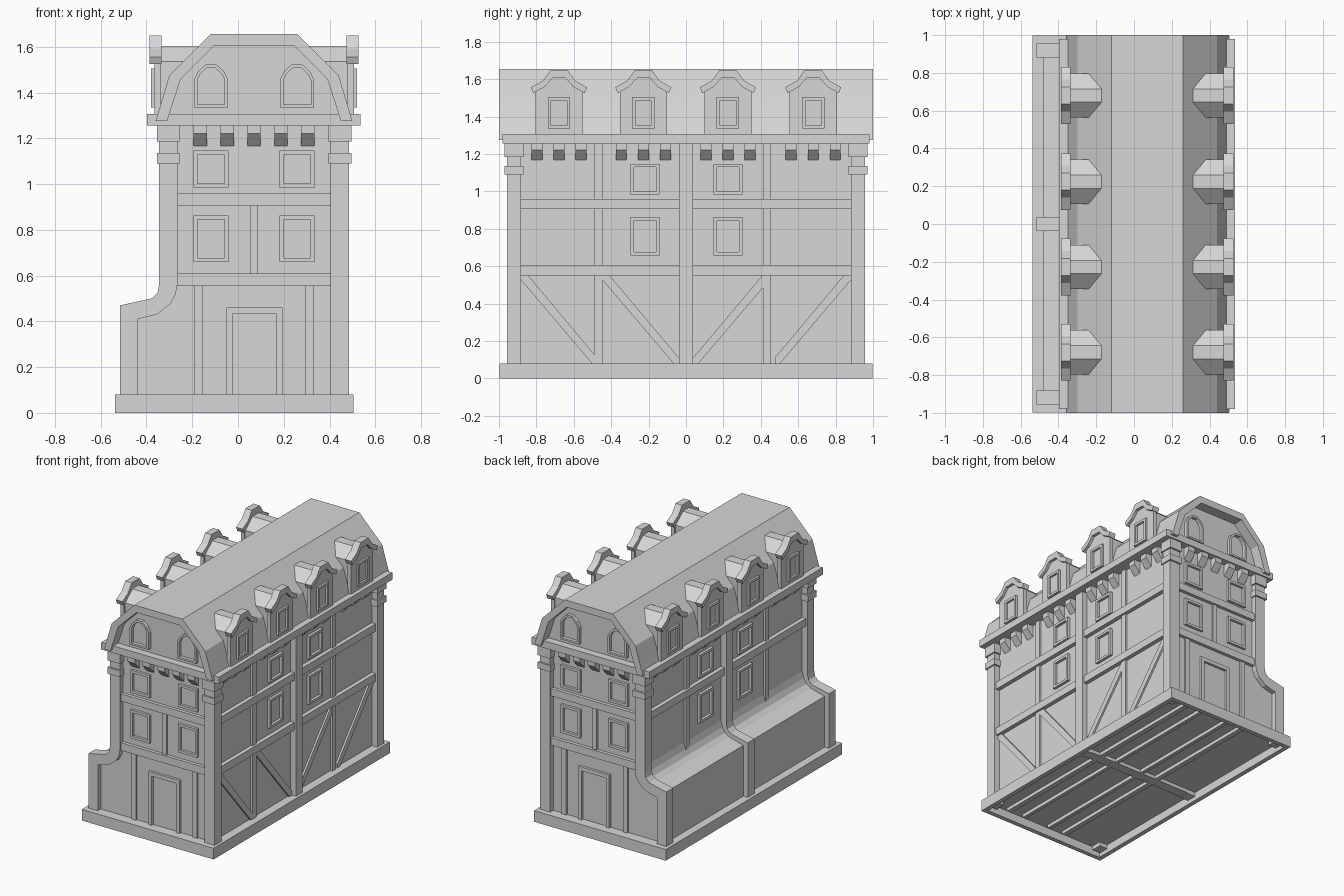
import bpy, bmesh

cube = bpy.data.objects.get("Cube")
if cube:
    bpy.data.objects.remove(cube, do_unlink=True)

stone = bpy.data.materials.new("plain_grey")
stone.use_nodes = True
grey = (0.68, 0.68, 0.68, 1)
stone.diffuse_color = grey
stone.node_tree.nodes["Principled BSDF"].inputs["Base Color"].default_value = grey

CX = 0.07                 # centre line of the upper house
WALL_X, WALL_Y = 0.372, 0.922
PLACE = {"x": lambda u, v, d: (d, u, v),
         "y": lambda u, v, d: (u, d, v),
         "z": lambda u, v, d: (u, v, d)}


def finish(name, bm):
    bmesh.ops.recalc_face_normals(bm, faces=bm.faces)
    mesh = bpy.data.meshes.new(name)
    bm.to_mesh(mesh)
    bm.free()
    mesh.materials.append(stone)
    obj = bpy.data.objects.new(name, mesh)
    bpy.context.collection.objects.link(obj)


def prism(name, pts, axis, a, b):
    """Extrude a closed outline along an axis from a to b."""
    bm = bmesh.new()
    lo, hi = ([bm.verts.new(PLACE[axis](u, v, d)) for u, v in pts] for d in (a, b))
    bm.faces.new(lo)
    bm.faces.new(hi)
    n = len(pts)
    for i in range(n):
        j = (i + 1) % n
        bm.faces.new((lo[i], lo[j], hi[j], hi[i]))
    finish(name, bm)


def ring(name, outer, inner, axis, a, b):
    """Frame between two outlines with matching corner counts."""
    bm = bmesh.new()
    loops = [[bm.verts.new(PLACE[axis](u, v, d)) for u, v in pts]
             for pts, d in ((outer, a), (outer, b), (inner, b), (inner, a))]
    n = len(outer)
    for k in range(4):
        p, q = loops[k], loops[(k + 1) % 4]
        for i in range(n):
            j = (i + 1) % n
            bm.faces.new((p[i], p[j], q[j], q[i]))
    finish(name, bm)


def rect(u0, u1, v0, v1):
    return [(u0, v0), (u1, v0), (u1, v1), (u0, v1)]


def box(name, x0, x1, y0, y1, z0, z1):
    prism(name, rect(x0, x1, y0, y1), "z", z0, z1)


def window(name, c, hw, z0, z1, axis, a, b, t=0.018):
    ring(name, rect(c - hw, c + hw, z0, z1),
         rect(c - hw + t, c + hw - t, z0 + t, z1 - t), axis, a, b)


def arch(c, hw, z0, z1):
    s = z1 - hw * 0.9
    return [(c - hw, z0), (c + hw, z0), (c + hw, s), (c + hw * 0.75, s + hw * 0.5),
            (c + hw * 0.3, z1), (c - hw * 0.3, z1), (c - hw * 0.75, s + hw * 0.5), (c - hw, s)]


def mirrored(half):
    """Complete a right-hand half outline about zero."""
    return half + [(-u, v) for u, v in reversed(half)]


def shift(pts, by):
    return [(u + by, v) for u, v in pts]


# Base slab with a thin rim below, and main body with the flared lower flank
box("base_slab", -0.538, 0.505, -0.997, 0.997, 0.06, 0.08)
ring("base_rim", rect(-0.538, 0.505, -0.997, 0.997), rect(-0.505, 0.472, -0.965, 0.965),
     "z", 0, 0.07)
prism("house_body", [(CX + WALL_X, 0.07), (CX + WALL_X, 1.28), (CX - WALL_X, 1.28),
                     (CX - WALL_X, 0.575), (-0.315, 0.53), (-0.335, 0.495), (-0.37, 0.472),
                     (-0.48, 0.443), (-0.48, 0.07)],
      "y", -WALL_Y, WALL_Y)

# Flank pilasters, with curved buttresses on the flared side
buttress = [(-0.345, 1.26), (-0.345, 0.56), (-0.352, 0.525), (-0.378, 0.50), (-0.515, 0.47),
            (-0.515, 0.03), (-0.44, 0.03), (-0.44, 0.41), (-0.355, 0.43), (-0.295, 0.477),
            (-0.272, 0.52), (-0.265, 0.56), (-0.265, 1.26)]
for label, y0, y1 in (("front", -0.957, -0.882), ("middle", -0.037, 0.037), ("back", 0.882, 0.957)):
    prism(label + "_buttress", buttress, "y", y0, y1)
    box(label + "_pilaster", 0.405, 0.485, y0, y1, 0.03, 1.26)
for sx in (-1, 1):
    for sy in (-1, 1):
        x, y = CX + sx * 0.375, sy * 0.92
        for z0, z1 in ((1.09, 1.135), (1.185, 1.26)):
            box("pilaster_capital", x - 0.05, x + 0.05, y - 0.05, y + 0.05, z0, z1)

# Front and back walls
for s in (-1, 1):
    wall, beam, trim = s * (WALL_Y - 0.03), s * 0.946, s * 0.94
    for z0, z1 in ((0.555, 0.61), (0.907, 0.96)):
        prism("end_beam", rect(-0.275, 0.415, z0, z1), "y", wall, beam)
    prism("end_centre_post", rect(0.053, 0.088, 0.6, 0.91), "y", wall, s * 0.934)
    for c in (CX - 0.188, CX + 0.188):
        window("end_upper_window", c, 0.076, 0.985, 1.147, "y", wall, trim)
        window("end_lower_window", c, 0.076, 0.66, 0.863, "y", wall, trim)
        ring("gable_window", arch(c, 0.075, 1.335, 1.523), arch(c, 0.06, 1.348, 1.508),
             "y", s * 0.9, s * 0.95)
    ring("door_frame",
         [(-0.05, 0.07), (-0.05, 0.46), (0.195, 0.46), (0.195, 0.07)],
         [(-0.025, 0.07), (-0.025, 0.432), (0.168, 0.432), (0.168, 0.07)], "y", wall, trim)
    for i in range(-2, 3):
        x = CX + i * 0.1175
        prism("end_corbel", [(wall, 1.26), (s * 0.97, 1.26), (s * 0.97, 1.22),
                             (s * 0.918, 1.163), (wall, 1.163)], "x", x - 0.029, x + 0.029)

# Long posts framing the doors, and the tie beam below the floor
for x in (-0.172, 0.312):
    box("door_post", x - 0.018, x + 0.018, -0.935, 0.935, 0.035, 0.56)
for x in (-0.038, 0.182):
    box("floor_joist", x - 0.013, x + 0.013, -0.935, 0.935, 0.035, 0.07)
box("floor_tie_beam", -0.46, 0.43, -0.037, 0.037, 0.035, 0.07)

# Side walls
DORMERS = (-0.679, -0.228, 0.224, 0.68)
for s in (-1, 1):
    wall, beam, trim = (CX + s * d for d in (WALL_X - 0.03, 0.402, 0.392))
    heights = [(0.907, 0.96)] + ([(0.55, 0.605)] if s > 0 else [])
    for z0, z1 in heights:
        prism("side_beam", rect(-0.9, 0.9, z0, z1), "x", wall, beam)
    for y in (-0.468, 0.433):
        prism("side_post", rect(y - 0.02, y + 0.022, 0.07 if s > 0 else 0.46, 1.26), "x",
              wall, CX + s * 0.387)
    for y in (-0.22, 0.224):
        window("side_upper_window", y, 0.077, 0.982, 1.147, "x", wall, trim)
        window("side_lower_window", y, 0.077, 0.657, 0.863, "x", wall, trim)
    for c in DORMERS:
        for y in (c - 0.118, c, c + 0.118):
            prism("side_corbel", [(wall, 1.26), (CX + s * 0.42, 1.26), (CX + s * 0.42, 1.22),
                                  (CX + s * 0.368, 1.163), (wall, 1.163)],
                  "y", y - 0.029, y + 0.029)

# Diagonal braces on the straight side
for m in (-1, 1):
    for top, foot in ((0.885, 0.475), (0.45, 0.038)):
        pts = [(top, 0.555), (top - 0.038, 0.555), (foot, 0.11), (foot, 0.07),
               (foot + 0.02, 0.07), (top, 0.53)]
        prism("diagonal_brace", [(m * u, v) for u, v in pts], "x", 0.42, 0.455)

# Cornice and mansard roof with overhanging rims
box("cornice", -0.397, 0.535, -0.98, 0.98, 1.255, 1.306)
rim_out = [(0.43, 1.275), (0.37, 1.475), (0.19, 1.655)]
rim_in = [(0.38, 1.275), (0.32, 1.46), (0.175, 1.605)]
prism("mansard_roof", shift(mirrored(rim_out) + list(reversed(mirrored(rim_in))), CX), "y", -1, 1)
prism("gable_wall", shift(mirrored([(0.39, 1.28), (0.33, 1.46), (0.18, 1.61)]), CX),
      "y", -0.925, 0.925)

# Dormers
hood_out = [(0.15, 1.556), (0.085, 1.593), (0.045, 1.65)]
hood_in = [(0.137, 1.525), (0.077, 1.558), (0.035, 1.605)]
front = [(0.126, 1.29), (0.126, 1.535), (0.08, 1.56), (0.035, 1.607)]
back_roof = [(0.117, 1.30), (0.117, 1.535), (0.035, 1.603)]
for s in (-1, 1):
    for c in DORMERS:
        prism("dormer_front", shift(mirrored(front), c), "x", CX + s * 0.408, CX + s * 0.436)
        prism("dormer_roof", shift(mirrored(back_roof), c), "x", CX + s * 0.19, CX + s * 0.42)
        prism("dormer_hood", shift(mirrored(hood_out) + list(reversed(mirrored(hood_in))), c),
              "x", CX + s * 0.405, CX + s * 0.456)
        window("dormer_window", c, 0.06, 1.335, 1.505, "x", CX + s * 0.42, CX + s * 0.451)
